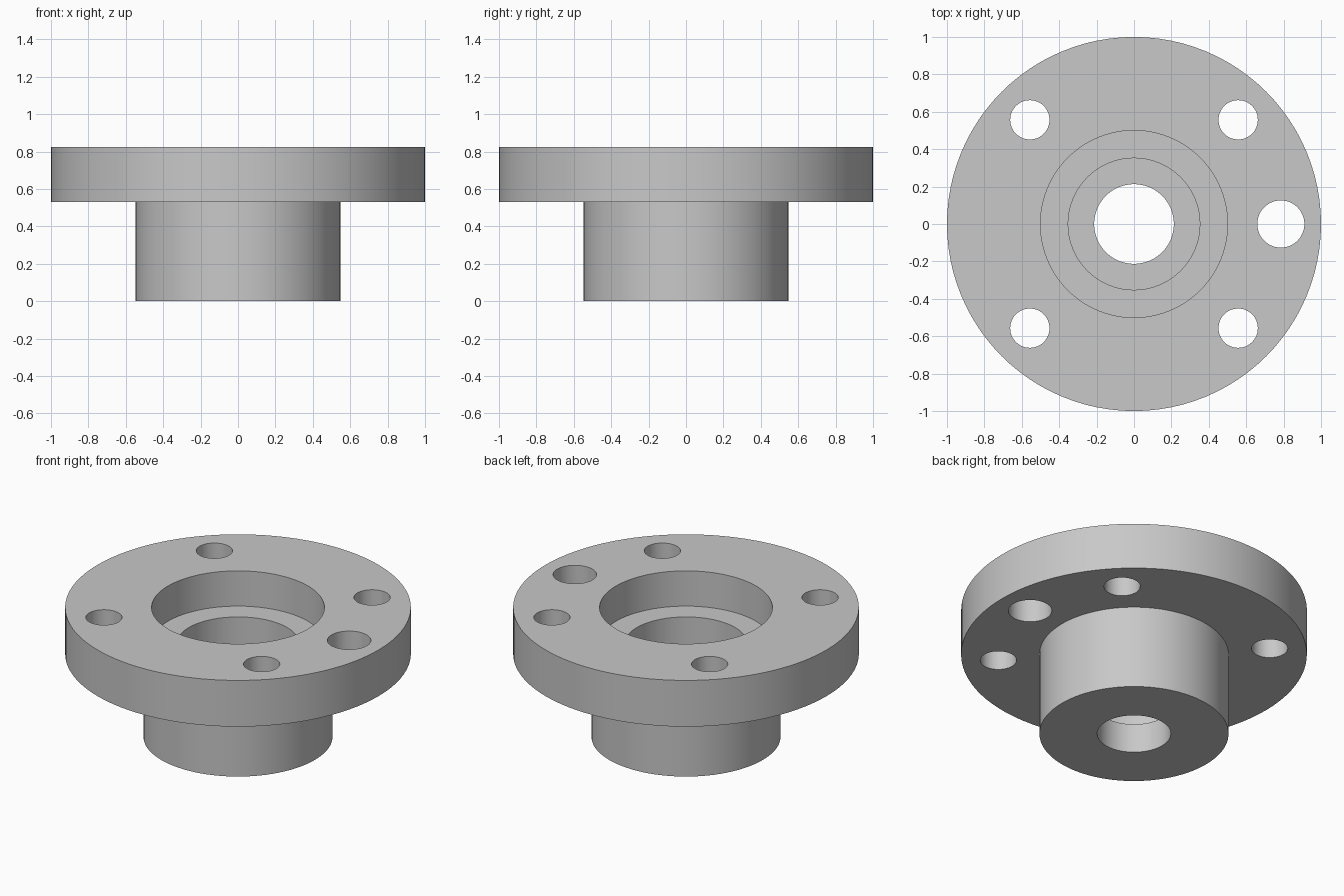
import bpy
import bmesh
from math import radians, tau

if "Cube" in bpy.data.objects:
    bpy.data.objects.remove(bpy.data.objects["Cube"], do_unlink=True)

SEGMENTS = 96
BASE, FLANGE_BOTTOM, TOP = 0.0, 0.53, 0.825
LOWER_STEP, UPPER_STEP = 0.186, 0.6

grey = bpy.data.materials.new("machined_grey")
grey.use_nodes = True
colour = (0.58, 0.58, 0.58, 1)
grey.diffuse_color = colour
grey.node_tree.nodes["Principled BSDF"].inputs["Base Color"].default_value = colour


def lathe(name, profile):
    """Revolve a closed (radius, height) profile around z."""
    bm = bmesh.new()
    verts = [bm.verts.new((r, 0, z)) for r, z in profile]
    edges = [bm.edges.new((verts[i - 1], verts[i])) for i in range(len(verts))]
    bmesh.ops.spin(bm, geom=verts + edges, cent=(0, 0, 0), axis=(0, 0, 1),
                   angle=tau, steps=SEGMENTS, use_merge=True)
    bmesh.ops.remove_doubles(bm, verts=bm.verts, dist=1e-5)
    bmesh.ops.recalc_face_normals(bm, faces=bm.faces)
    mesh = bpy.data.meshes.new(name)
    bm.to_mesh(mesh)
    bm.free()
    obj = bpy.data.objects.new(name, mesh)
    bpy.context.collection.objects.link(obj)
    return obj


def drill(target, x, y, radius):
    """Cut a round through hole in the flange."""
    bpy.ops.mesh.primitive_cylinder_add(
        vertices=48, radius=radius, depth=0.5,
        location=(x, y, (FLANGE_BOTTOM + TOP) / 2))
    cutter = bpy.context.object
    cutter.name = "hole_cutter"
    cutter.hide_render = True
    mod = target.modifiers.new("hole", 'BOOLEAN')
    mod.operation = 'DIFFERENCE'
    mod.solver = 'EXACT'
    mod.object = cutter
    bpy.ops.object.select_all(action='DESELECT')
    target.select_set(True)
    bpy.context.view_layer.objects.active = target
    bpy.ops.object.modifier_apply(modifier=mod.name)
    bpy.data.objects.remove(cutter, do_unlink=True)


# Flange and hub with a stepped bore
flange = lathe("flanged_hub", [
    (0.213, BASE), (0.547, BASE),
    (0.547, FLANGE_BOTTOM), (1.0, FLANGE_BOTTOM),
    (1.0, TOP), (0.5, TOP),
    (0.5, UPPER_STEP), (0.352, UPPER_STEP),
    (0.352, LOWER_STEP), (0.213, LOWER_STEP),
])

# Four bolt holes and one larger locating hole
for sx in (-1, 1):
    for sy in (-1, 1):
        drill(flange, sx * 0.557, sy * 0.557, 0.105)
drill(flange, 0.785, 0, 0.126)

# Finish
flange.data.materials.clear()
flange.data.materials.append(grey)
bpy.ops.object.shade_smooth_by_angle(angle=radians(30))
